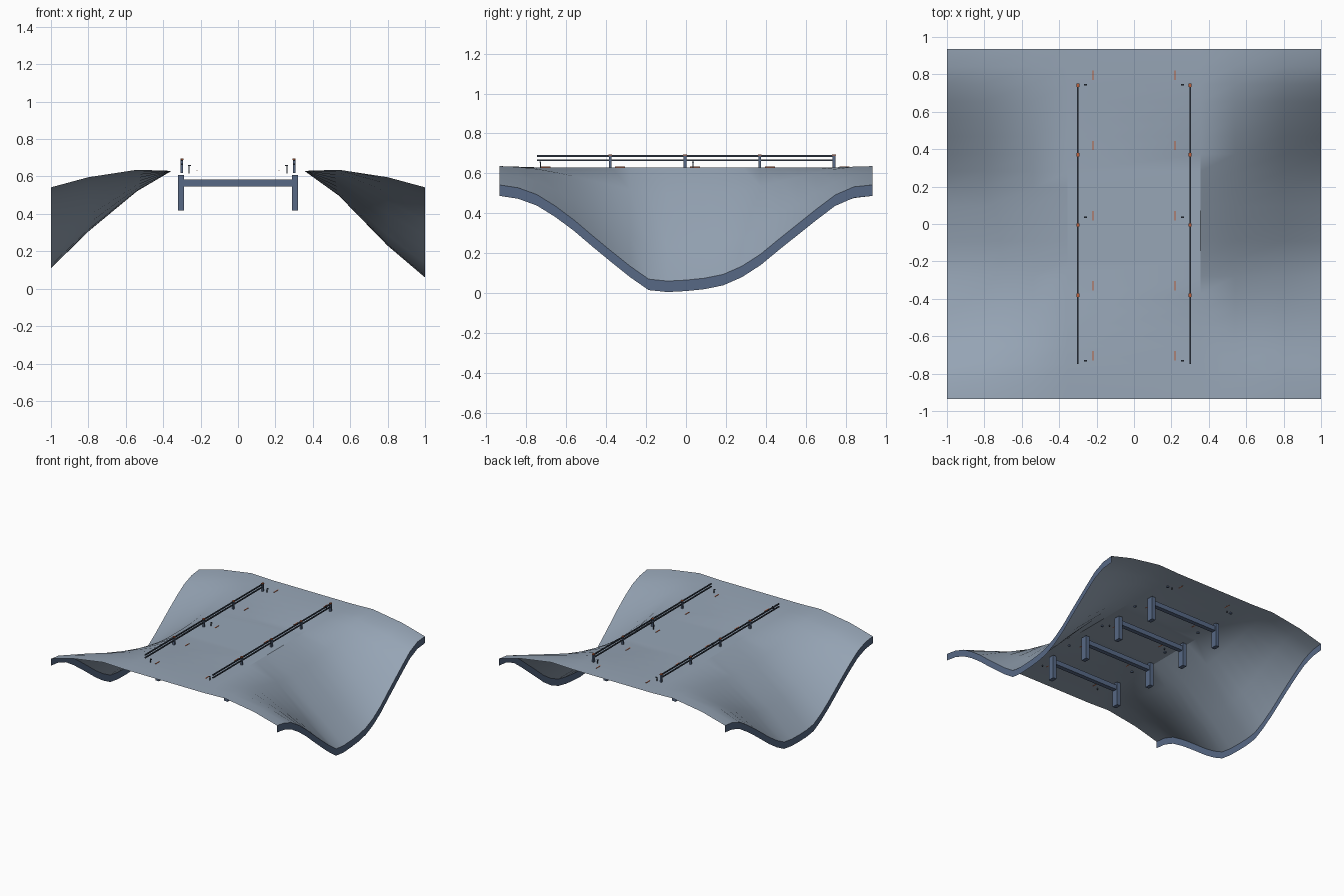
import bpy, bmesh, math

old = bpy.data.objects.get("Cube")
if old:
    bpy.data.objects.remove(old, do_unlink=True)


def material(name, rgb):
    m = bpy.data.materials.new(name)
    m.use_nodes = True
    col = (*rgb, 1)
    m.diffuse_color = col
    m.node_tree.nodes["Principled BSDF"].inputs["Base Color"].default_value = col
    return m


PALE = material("pale blue grey", (0.31, 0.38, 0.47))
STEEL = material("steel blue", (0.095, 0.14, 0.235))
DARK = material("dark slate", (0.04, 0.055, 0.08))
ORANGE = material("burnt orange", (0.5, 0.11, 0.04))

HALF_Y = 0.935
DECK = 0.63


def finish(name, bm, mats):
    me = bpy.data.meshes.new(name)
    bm.to_mesh(me)
    bm.free()
    for m in mats:
        me.materials.append(m)
    ob = bpy.data.objects.new(name, me)
    bpy.context.collection.objects.link(ob)
    return ob


def boxes(name, mat, items):
    """Join a list of (centre, size) boxes into one object."""
    bm = bmesh.new()
    for centre, size in items:
        verts = bmesh.ops.create_cube(bm, size=1)["verts"]
        for v in verts:
            v.co = [c + s * k for c, s, k in zip(centre, size, v.co)]
    return finish(name, bm, [mat])


# Valley strength along y, per side
valley_right = [0, .03, .10, .22, .365, .53, .69, .845, .98, 1, .99,
                .97, .93, .845, .72, .56, .405, .25, .104, .02, 0]
valley_left = [(a + b) / 2 for a, b in zip(valley_right, valley_right[::-1])]

# Across the sheet: x, height at the ends, depth in the middle
right_cols = [(.355, DECK, 0), (.54, .636, .139), (.80, .596, .366), (1, .542, .482)]
left_cols = [(-1, .542, .437), (-.80, .596, .293), (-.54, .636, .116), (-.355, DECK, 0)]

# Curved ground sheet with flat deck strip in the centre
bm = bmesh.new()
n = len(valley_right)
columns = []
for cols, valley in ((left_cols, valley_left), (right_cols, valley_right)):
    for x, top, depth in cols:
        columns.append([bm.verts.new((x, HALF_Y * (2 * i / (n - 1) - 1), top - depth * g))
                        for i, g in enumerate(valley)])
for a, b in zip(columns, columns[1:]):
    for i in range(n - 1):
        bm.faces.new((a[i], b[i], b[i + 1], a[i + 1]))

# Vertical edge bands on both sides
for col, flip in ((columns[0], True), (columns[-1], False)):
    low = [bm.verts.new((v.co.x, v.co.y, v.co.z - 0.055)) for v in col]
    for i in range(n - 1):
        quad = [low[i], low[i + 1], col[i + 1], col[i]]
        f = bm.faces.new(quad[::-1] if flip else quad)
        f.material_index = 1
sheet = finish("ground_sheet", bm, [PALE, STEEL])
bpy.context.view_layer.objects.active = sheet
sheet.select_set(True)
bpy.ops.object.shade_smooth_by_angle(angle=math.radians(26))
sheet.select_set(False)

# Support frames under the deck
frame_y = [-.5625, -.1875, .1875, .5625]
boxes("support_legs", STEEL,
      [((s * .305, y, .513), (.032, .05, .19)) for y in frame_y for s in (-1, 1)])
boxes("support_beams", STEEL,
      [((0, y, .566), (.58, .035, .038)) for y in frame_y])

post_y = [-.38, -.005, .37, .742]
bollard_y = [-.73, .035, .745]
marker_y = [-.705, -.33, .045, .42, .795]

for s, side in ((1, "left"), (-1, "right")):
    # Railing
    boxes(side + "_rails", DARK,
          [((s * .30, -.003, z), (.009, 1.49, .008)) for z in (.687, .665)])
    boxes(side + "_rail_posts", STEEL,
          [((s * .30, y, .655), (.014, .014, .07)) for y in post_y])
    boxes(side + "_post_caps", ORANGE,
          [((s * .30, y, .692), (.016, .018, .006)) for y in post_y])
    # Small lamp bollards beside the railing
    boxes(side + "_bollards", DARK,
          [((s * .263, y, .636), (.005, .006, .042)) for y in bollard_y] +
          [((s * .259, y, .658), (.014, .008, .005)) for y in bollard_y])
    # Thin deck markers
    boxes(side + "_deck_markers", ORANGE,
          [((s * .22, y, .631), (.006, .05, .004)) for y in marker_y])
